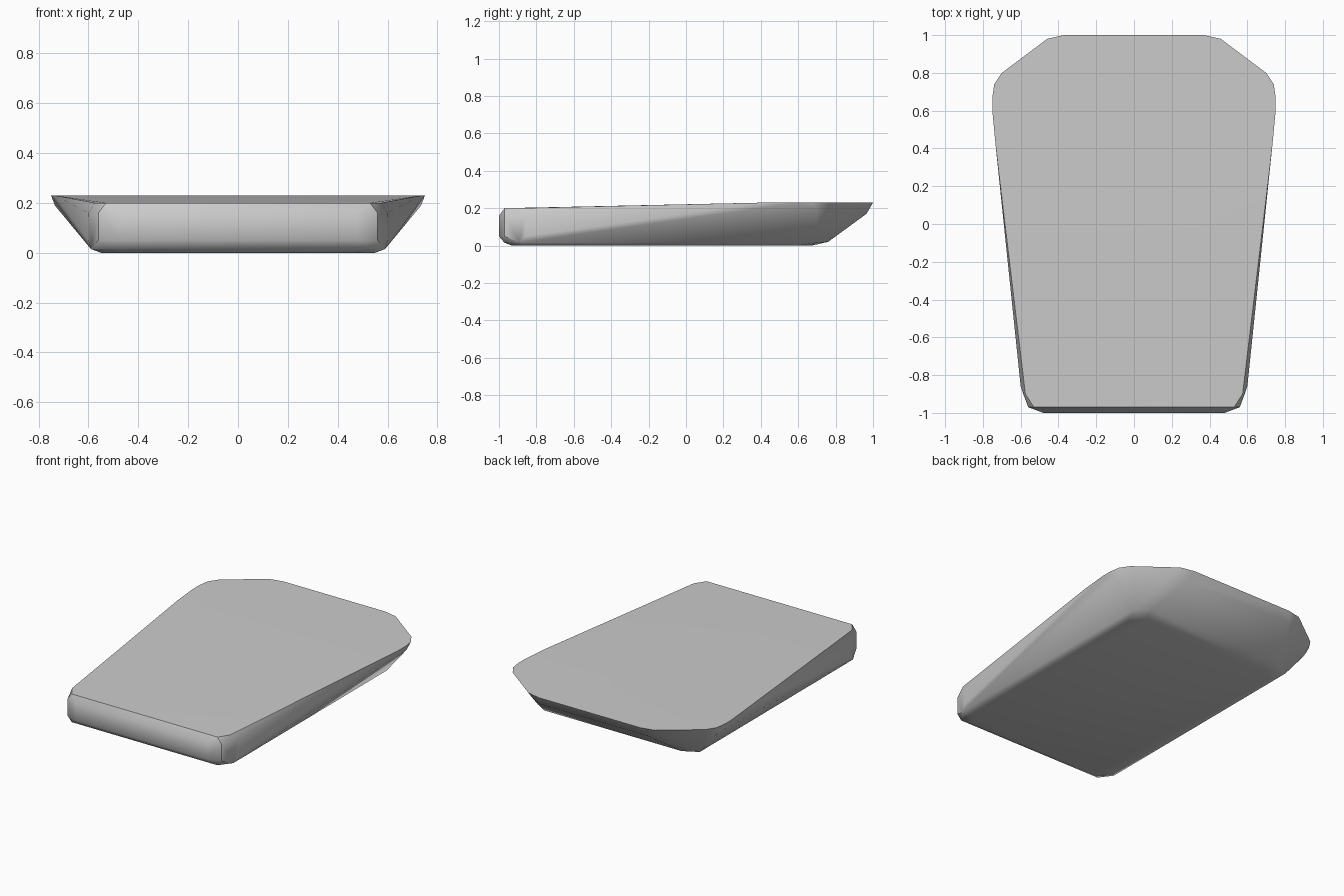
import bpy
import bmesh
import math

default_cube = bpy.data.objects.get("Cube")
if default_cube:
    bpy.data.objects.remove(default_cube, do_unlink=True)


def make_material(name, colour):
    material = bpy.data.materials.new(name)
    material.use_nodes = True
    material.diffuse_color = colour
    material.node_tree.nodes["Principled BSDF"].inputs["Base Color"].default_value = colour
    return material


def build_hull(name, half_profile, material):
    """Mirror the half profile across x and wrap it in one convex skin."""
    bm = bmesh.new()
    for x, y, z in half_profile:
        for side in (-1, 1):
            bm.verts.new((side * x, y, z))
    hull = bmesh.ops.convex_hull(bm, input=bm.verts[:], use_existing_faces=False)
    spare = {v for v in hull["geom_interior"] + hull["geom_unused"]
             if isinstance(v, bmesh.types.BMVert)}
    bmesh.ops.delete(bm, geom=list(spare), context='VERTS')
    bmesh.ops.dissolve_limit(bm, angle_limit=math.radians(0.3),
                             verts=bm.verts[:], edges=bm.edges[:])
    bmesh.ops.recalc_face_normals(bm, faces=bm.faces[:])
    mesh = bpy.data.meshes.new(name)
    bm.to_mesh(mesh)
    bm.free()
    mesh.materials.append(material)
    body = bpy.data.objects.new(name, mesh)
    bpy.context.collection.objects.link(body)
    bpy.ops.object.select_all(action='DESELECT')
    body.select_set(True)
    bpy.context.view_layer.objects.active = body
    bpy.ops.object.shade_smooth_by_angle(angle=math.radians(35))
    return body


# Flared top rim, level at the back and dipping towards the front
top_rim = [(0.37, 1, 0.23), (0.46, 0.98, 0.23), (0.7, 0.8, 0.23),
           (0.74, 0.74, 0.23), (0.75, 0.67, 0.23), (0.75, 0.6, 0.23),
           (0.733, 0.42, 0.23), (0.575, -0.9, 0.2), (0.53, -0.97, 0.2)]

# Slanted back, slightly bowed near the rim
back_bow = [(0.4, 0.965, 0.17), (0.735, 0.7, 0.19)]

# Rounded front wall and its vertical corners
front_wall = [(x, y, z) for z in (0.05, 0.16)
              for x, y in ((0.48, -1), (0.56, -0.97), (0.6, -0.86))]

# Flat underside with a soft lower edge
underside = [(0.47, -0.93, 0), (0.55, -0.86, 0), (0.55, 0.6, 0), (0.47, 0.67, 0),
             (0.53, -0.97, 0.015), (0.59, -0.89, 0.015),
             (0.59, 0.7, 0.015), (0.5, 0.76, 0.02)]

grey = make_material("plain grey", (0.6, 0.6, 0.6, 1))
build_hull("tapered_tray_body", top_rim + back_bow + front_wall + underside, grey)
